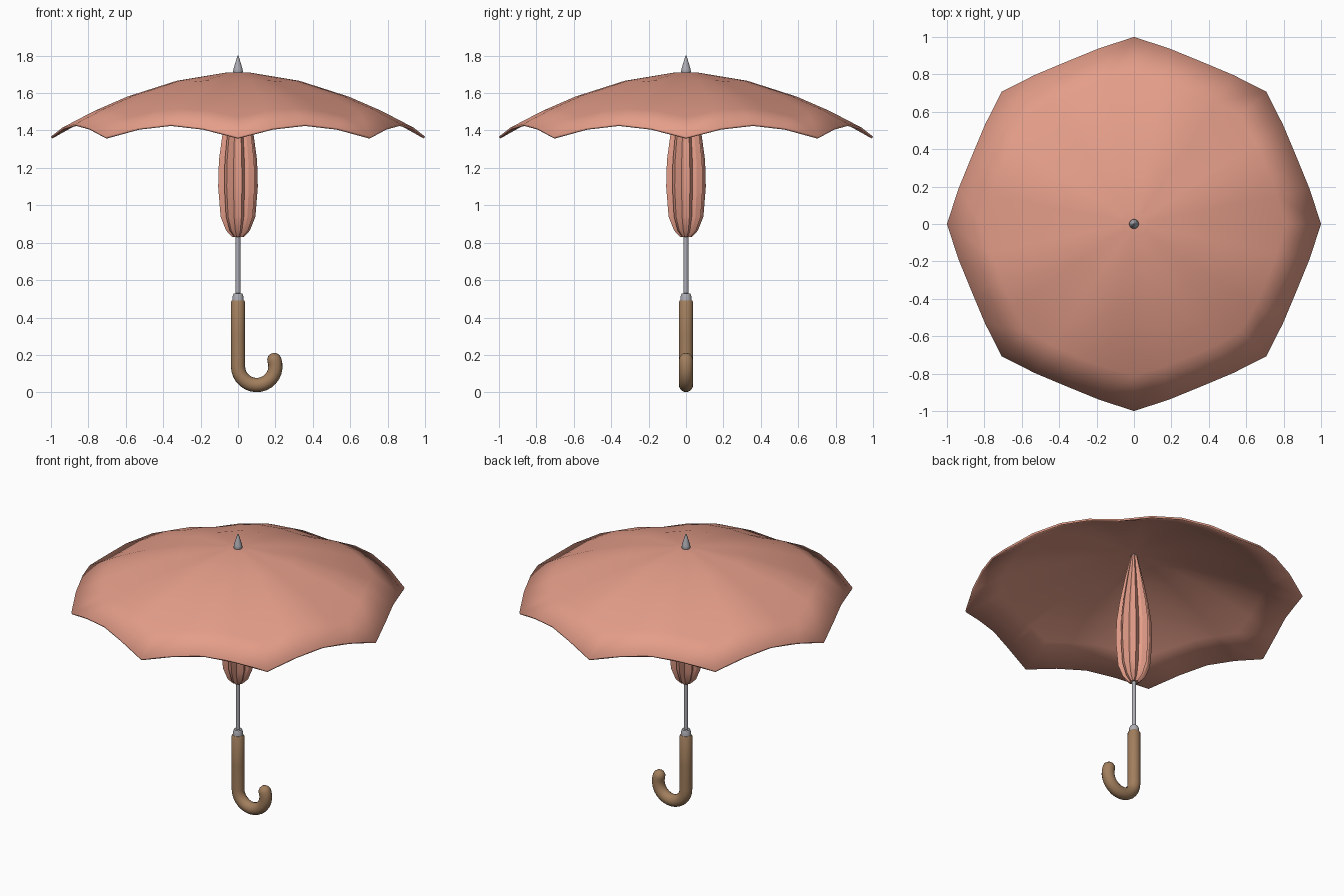
import bpy, bmesh
from math import sin, cos, pi, radians
from mathutils import Vector

if "Cube" in bpy.data.objects:
    bpy.data.objects.remove(bpy.data.objects["Cube"])


def material(name, rgb):
    m = bpy.data.materials.new(name)
    m.diffuse_color = (*rgb, 1)
    m.use_nodes = True
    m.node_tree.nodes["Principled BSDF"].inputs["Base Color"].default_value = m.diffuse_color
    return m


fabric = material("fabric", (0.78, 0.34, 0.25))
wood = material("wood", (0.36, 0.21, 0.11))
metal = material("metal", (0.42, 0.42, 0.46))


def loft(name, rings, mat, angle=40, caps=(True, True)):
    """Skin a stack of closed rings with quads."""
    bm = bmesh.new()
    loops = [[bm.verts.new(p) for p in ring] for ring in rings]
    for a, b in zip(loops, loops[1:]):
        n = len(a)
        for i in range(n):
            j = (i + 1) % n
            bm.faces.new((a[i], a[j], b[j], b[i]))
    if caps[0]:
        bm.faces.new(loops[0][::-1])
    if caps[1]:
        bm.faces.new(loops[-1])
    me = bpy.data.meshes.new(name)
    bm.to_mesh(me)
    bm.free()
    ob = bpy.data.objects.new(name, me)
    bpy.context.collection.objects.link(ob)
    me.materials.append(mat)
    bpy.ops.object.select_all(action='DESELECT')
    ob.select_set(True)
    bpy.context.view_layer.objects.active = ob
    bpy.ops.object.shade_smooth_by_angle(angle=radians(angle))
    return ob


def lathe(name, profile, mat, sides=16):
    rings = [[(r * cos(2 * pi * i / sides), r * sin(2 * pi * i / sides), z)
              for i in range(sides)] for r, z in profile]
    return loft(name, rings, mat)


# open canopy: eight ribs, scalloped and lifted between them
RIBS, SUB = 8, 4


def canopy_ring(r):
    pts = []
    for i in range(RIBS * SUB):
        a = 2 * pi * i / (RIBS * SUB)
        s = sin(pi * (i % SUB) / SUB)
        rr = r * (1 - 0.06 * s * r)
        z = 1.712 - 0.345 * r ** 1.75 + 0.068 * s * r * r
        pts.append((rr * cos(a), rr * sin(a), z))
    return pts


canopy = loft("open_canopy", [canopy_ring(r) for r in (1, 0.81, 0.62, 0.34, 0.07)],
              fabric, 50, (False, True))
solid = canopy.modifiers.new("thickness", 'SOLIDIFY')
solid.thickness = 0.012
solid.offset = -1

# folded canopy: eight lopsided pleats round the shaft
pleat = [(0, 1.0), (16, 0.72), (27, 0.86)]
folded = [(0.03, 0.83), (0.065, 0.865), (0.095, 0.94), (0.108, 1.10),
          (0.104, 1.24), (0.086, 1.37), (0.055, 1.53), (0.02, 1.69)]
rings = []
for r, z in folded:
    ring = []
    for k in range(RIBS):
        for off, f in pleat:
            a = radians(-79 + 45 * k + off)
            ring.append((r * f * cos(a), r * f * sin(a), z))
    rings.append(ring)
loft("folded_canopy", rings, fabric, 30)

# shaft, collar and top spike
lathe("shaft", [(0.013, 0.47), (0.013, 1.72)], metal)
lathe("collar", [(0.03, 0.485), (0.03, 0.51), (0.024, 0.528), (0.012, 0.53)], metal)
lathe("top_spike", [(0.02, 1.70), (0.026, 1.715), (0.024, 1.73), (0.003, 1.80)], metal)

# crook handle: tube swept down and round, with rounded ends
R, TUBE, SIDES = 0.1, 0.038, 16
END = radians(20)
path = [(Vector((0, 0, z)), Vector((0, 0, -1)), f)
        for z, f in ((0.492, 0.85), (0.482, 1), (0.30, 1))]
STEPS = 16
for i in range(STEPS + 1):
    a = pi + (pi + END) * i / STEPS
    path.append((Vector((0.1 + R * cos(a), 0, 0.139 + R * sin(a))),
                 Vector((-sin(a), 0, cos(a))), 1))
c, t, _ = path[-1]
for k in (25, 50, 75):
    path.append((c + t * TUBE * sin(radians(k)), t, cos(radians(k))))
rings = []
for c, t, f in path:
    side = Vector((0, 1, 0))
    up = t.cross(side)
    rings.append([c + (side * cos(2 * pi * i / SIDES) + up * sin(2 * pi * i / SIDES)) * TUBE * f
                  for i in range(SIDES)])
loft("crook_handle", [r[::-1] for r in rings], wood)

# consistent outward normals on the closed parts
for ob in bpy.data.objects:
    if ob is not canopy:
        bm = bmesh.new()
        bm.from_mesh(ob.data)
        bmesh.ops.recalc_face_normals(bm, faces=bm.faces)
        bm.to_mesh(ob.data)
        bm.free()
